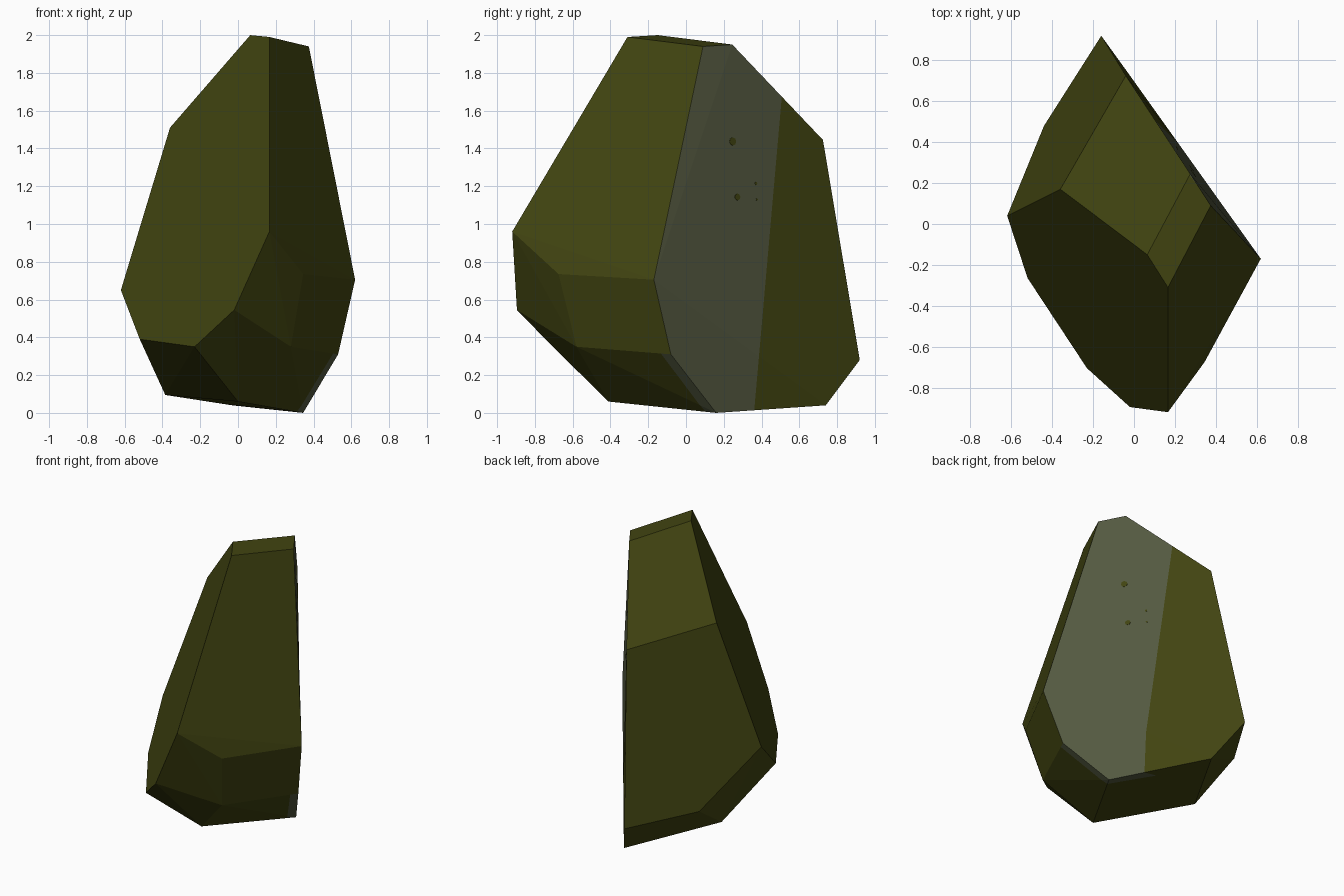
import bpy, bmesh, math
from mathutils import Vector, Matrix, geometry

if "Cube" in bpy.data.objects:
    bpy.data.objects.remove(bpy.data.objects["Cube"])


def material(name, rgb):
    m = bpy.data.materials.new(name)
    m.diffuse_color = (*rgb, 1)
    m.use_nodes = True
    m.node_tree.nodes["Principled BSDF"].inputs["Base Color"].default_value = m.diffuse_color
    return m


moss = material("moss olive", (0.053, 0.058, 0.0055))
stone = material("bare grey stone", (0.088, 0.100, 0.052))

# Corner points of the chipped boulder, hulled into flat facets
crown = [(0.065, -0.15, 2.0), (0.166, -0.31, 1.99), (0.375, 0.09, 1.94), (0.275, 0.245, 1.95)]
shoulder = [(-0.36, 0.17, 1.51), (-0.04, 0.725, 1.445)]
belly = [(-0.62, 0.04, 0.65), (-0.16, 0.92, 0.28), (-0.44, 0.48, 0.31), (-0.52, -0.265, 0.39),
         (-0.23, -0.705, 0.35), (-0.02, -0.895, 0.545), (0.166, -0.92, 0.96),
         (0.345, -0.675, 0.735), (0.62, -0.17, 0.705), (0.53, -0.08, 0.31), (0.28, -0.58, 0.35)]
base = [(0.345, 0.16, 0.0), (0.0, -0.41, 0.06), (-0.385, 0.15, 0.095), (-0.03, 0.74, 0.04)]

bm = bmesh.new()
for p in crown + shoulder + belly + base:
    bm.verts.new(p)
hull = bmesh.ops.convex_hull(bm, input=bm.verts[:])
loose = [v for v in bm.verts if not v.link_faces]
bmesh.ops.delete(bm, geom=loose, context='VERTS')
bmesh.ops.dissolve_limit(bm, angle_limit=math.radians(3), verts=bm.verts[:], edges=bm.edges[:])
bmesh.ops.recalc_face_normals(bm, faces=bm.faces[:])

# Bare stone: the big split face, spilling a little over its top and bottom edges
split_n = geometry.normal([Vector(belly[8]), Vector(base[0]), Vector(shoulder[1])])
if split_n.x < 0:
    split_n.negate()
split_p = Vector(base[0])
edge_p, edge_n = Vector((0, 0.36, 0)), Vector((0, 1, -0.088)).normalized()
rim_p = split_p - split_n * 0.06


def cut(test, point, normal):
    faces = [f for f in bm.faces if test(f)]
    geom = faces + list({e for f in faces for e in f.edges}) + list({v for f in faces for v in f.verts})
    bmesh.ops.bisect_plane(bm, geom=geom, plane_co=point, plane_no=normal)


def on_split(f):
    return f.normal.dot(split_n) > 0.9


def on_ends(f):
    return not on_split(f) and (f.normal.z > 0.8 or f.normal.z < -0.3)


cut(on_split, edge_p, edge_n)
cut(on_ends, rim_p, split_n)
cut(lambda f: on_ends(f) and (f.calc_center_median() - rim_p).dot(split_n) > 0, edge_p, edge_n)
bm.normal_update()
for f in bm.faces:
    c = f.calc_center_median()
    before_edge = (c - edge_p).dot(edge_n) < 0
    near = on_split(f) or (on_ends(f) and (c - rim_p).dot(split_n) > 0)
    f.material_index = 1 if before_edge and near else 0

me = bpy.data.meshes.new("boulder")
bm.to_mesh(me)
bm.free()
me.materials.append(moss)
me.materials.append(stone)
boulder = bpy.data.objects.new("boulder", me)
bpy.context.collection.objects.link(boulder)
bpy.context.view_layer.update()

# Small moss specks lying on the bare face
for i, (y, z, r) in enumerate([(0.247, 1.437, 0.022), (0.272, 1.143, 0.018),
                               (0.37, 1.215, 0.008), (0.375, 1.13, 0.006)]):
    hit, loc, nrm, _ = boulder.ray_cast(Vector((3, y, z)), Vector((-1, 0, 0)))
    if not hit:
        continue
    sb = bmesh.new()
    turn = nrm.to_track_quat('Z', 'Y').to_matrix().to_4x4()
    bmesh.ops.create_cone(sb, cap_ends=True, segments=8, radius1=r, radius2=r, depth=0.004,
                          matrix=Matrix.Translation(loc) @ turn)
    sm = bpy.data.meshes.new("moss_speck")
    sb.to_mesh(sm)
    sb.free()
    sm.materials.append(moss)
    bpy.context.collection.objects.link(bpy.data.objects.new(f"moss_speck_{i + 1}", sm))
